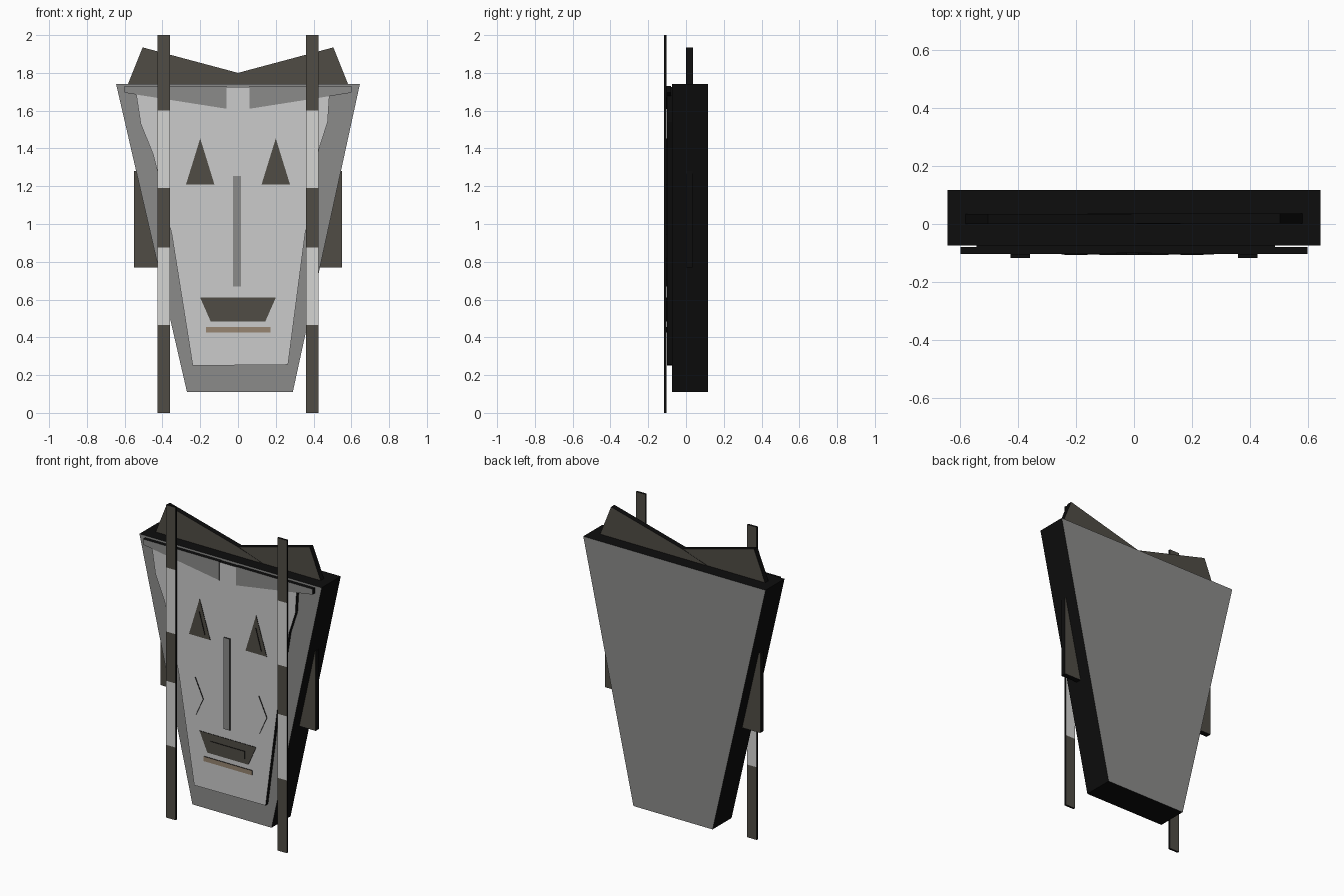
import bpy, bmesh

if "Cube" in bpy.data.objects:
    bpy.data.objects.remove(bpy.data.objects["Cube"])


def mat(name, r, g, b):
    m = bpy.data.materials.new(name)
    m.diffuse_color = (r, g, b, 1)
    m.use_nodes = True
    m.node_tree.nodes["Principled BSDF"].inputs["Base Color"].default_value = m.diffuse_color
    return m


EDGE = mat("black_edge", 0.004, 0.004, 0.004)
GREY = mat("mid_grey", 0.26, 0.26, 0.255)
PALE = mat("pale_grey", 0.6, 0.6, 0.6)
LIGHT = mat("light_grey", 0.66, 0.66, 0.65)
DARK = mat("dark_brown", 0.08, 0.073, 0.06)
TAN = mat("tan", 0.31, 0.235, 0.165)


def plate(name, pts, y0, y1, material):
    """Extrude an x,z outline from y0 to y1; broad faces coloured, rim black."""
    bm = bmesh.new()
    front = [bm.verts.new((x, y0, z)) for x, z in pts]
    back = [bm.verts.new((x, y1, z)) for x, z in pts]
    bm.faces.new(front)
    bm.faces.new(back[::-1])
    n = len(pts)
    for i in range(n):
        j = (i + 1) % n
        bm.faces.new((front[i], back[i], back[j], front[j]))
    bmesh.ops.recalc_face_normals(bm, faces=bm.faces)
    bm.normal_update()
    for f in bm.faces:
        f.material_index = 0 if abs(f.normal.y) > 0.5 else 1
    me = bpy.data.meshes.new(name)
    bm.to_mesh(me)
    bm.free()
    me.materials.append(material)
    me.materials.append(EDGE)
    ob = bpy.data.objects.new(name, me)
    bpy.context.collection.objects.link(ob)
    return ob


def rect(x0, x1, z0, z1):
    return [(x0, z0), (x1, z0), (x1, z1), (x0, z1)]


def shift(pts, dx, s=1):
    return [(x * s + dx, z) for x, z in pts]


FACE_Y = -0.10

# Thick tapered slab behind everything
plate("mask_body", [(-0.27, 0.11), (0.29, 0.11), (0.645, 1.74), (-0.645, 1.74)],
      -0.075, 0.117, GREY)

# Pale face
plate("face_plate", [(-0.24, 0.25), (0.265, 0.255), (0.355, 0.945), (0.43, 1.40),
                     (0.475, 1.54), (0.487, 1.725), (-0.545, 1.725), (-0.515, 1.53),
                     (-0.45, 1.37), (-0.40, 1.17), (-0.35, 0.94)],
      FACE_Y, -0.075, PALE)

# Nose and lower lip
plate("nose", rect(-0.026, 0.016, 0.67, 1.255), -0.107, FACE_Y, GREY)
plate("lower_lip", rect(-0.17, 0.172, 0.425, 0.455), -0.105, FACE_Y, TAN)

# Mouth with raised centre
plate("mouth", [(-0.145, 0.485), (0.145, 0.485), (0.2, 0.61), (-0.2, 0.61)],
      -0.103, FACE_Y, DARK)
plate("mouth_centre", rect(-0.12, 0.12, 0.515, 0.565), -0.108, -0.103, DARK)

for side, s in (("left", -1), ("right", 1)):
    # Eyes with raised pupils
    plate(side + "_eye", shift([(-0.075, 1.21), (0.075, 1.21), (0, 1.453)], 0.2 * s),
          -0.103, FACE_Y, DARK)
    plate(side + "_pupil", shift([(-0.04, 1.235), (0.04, 1.235), (0, 1.375)], 0.2 * s),
          -0.108, -0.103, DARK)
    # Curved cheek marks, same way round on both sides
    plate(side + "_cheek_mark", shift([(-0.005, 0.945), (0.052, 0.82), (0, 0.705),
                                       (-0.025, 0.77), (0.012, 0.81)], 0.225 * s),
          -0.106, FACE_Y, PALE)
    # Brows
    plate(side + "_brow", shift([(0.06, 1.61), (0.6, 1.695), (0.6, 1.73), (0.06, 1.73)], 0, s),
          -0.104, -0.08, GREY)
    # Ears
    plate(side + "_ear", shift(rect(0.35, 0.55, 0.77, 1.28), 0, s), 0.0, 0.035, DARK)
    # Horns, offset a hair so the overlapping tips do not coincide
    d = 0.001 * s
    plate(side + "_horn", shift([(-0.19, 1.735), (0.585, 1.735), (0.505, 1.935), (0, 1.80)], 0, s),
          0.001 + d, 0.035 + d, DARK)
    # Banded poles
    cuts = [0, 0.465, 0.875, 1.19, 1.60, 2.0]
    for i in range(5):
        plate(f"{side}_pole_band_{i + 1}", shift(rect(0.36, 0.427, cuts[i], cuts[i + 1]), 0, s),
              -0.117, -0.104, LIGHT if i % 2 else DARK)
